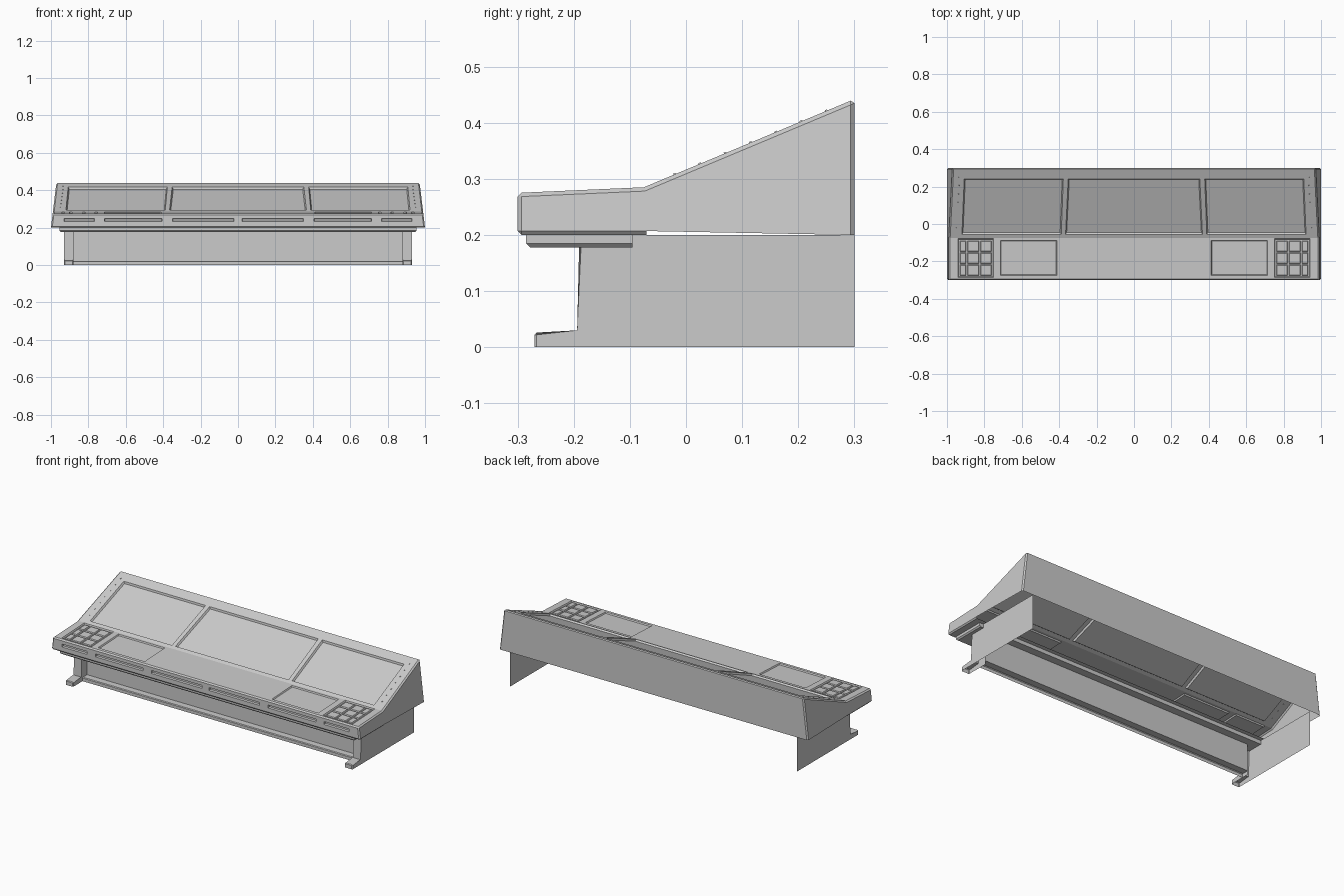
import bpy, bmesh
from mathutils import Vector

if "Cube" in bpy.data.objects:
    bpy.data.objects.remove(bpy.data.objects["Cube"])

DESK = ((-0.30, 0.275), (-0.075, 0.285))
SLOPE = ((-0.075, 0.285), (0.30, 0.442))


def make(name, bm, recalc=True):
    if recalc:
        bmesh.ops.recalc_face_normals(bm, faces=bm.faces)
    me = bpy.data.meshes.new(name)
    bm.to_mesh(me)
    bm.free()
    ob = bpy.data.objects.new(name, me)
    bpy.context.collection.objects.link(ob)
    return ob


def hexa(bm, lower, upper):
    """Six-sided block between two quads."""
    a = [bm.verts.new(p) for p in lower]
    b = [bm.verts.new(p) for p in upper]
    bm.faces.new(a[::-1])
    bm.faces.new(b)
    for i in range(4):
        j = (i + 1) % 4
        bm.faces.new((a[i], a[j], b[j], b[i]))


def on_line(line, x, y):
    (y0, z0), (y1, z1) = line
    return Vector((x, y, z0 + (y - y0) * (z1 - z0) / (y1 - y0)))


def normal(line):
    (y0, z0), (y1, z1) = line
    return Vector((0, z0 - z1, y1 - y0)).normalized()


def quad_block(bm, line, quad, low, high, w_low, w_high):
    """Tapered block standing on a sloping surface; widths grow the outline."""
    cx = sum(p[0] for p in quad) / 4
    cy = sum(p[1] for p in quad) / 4
    rings = []
    for d, w in ((low, w_low), (high, w_high)):
        rings.append([on_line(line, x + (w if x > cx else -w), y + (w if y > cy else -w))
                      + normal(line) * d for x, y in quad])
    hexa(bm, *rings)


def rect(x0, x1, y0, y1):
    return [(x0, y0), (x1, y0), (x1, y1), (x0, y1)]


# console body: tapered extruded profile with chamfered edges
prof = [(-0.07, 0.20), (-0.30, 0.20), DESK[0], DESK[1], SLOPE[1], (0.30, 0.20)]
bm = bmesh.new()
ends = [[bm.verts.new((s * (1 - 0.12 * (z - 0.2)), y, z)) for y, z in prof] for s in (-1, 1)]
for e in ends:
    bm.faces.new(e)
n = len(prof)
for i in range(n):
    j = (i + 1) % n
    bm.faces.new((ends[0][i], ends[0][j], ends[1][j], ends[1][i]))
bmesh.ops.recalc_face_normals(bm, faces=bm.faces)
sharp = []
for e in bm.edges:
    a, b = (v.co for v in e.verts)
    back_bottom = max(a.z, b.z) < 0.21 and max(a.y, b.y) > -0.01
    inner = abs(a.x - b.x) > 1 and (abs(a.y + 0.075) < 0.01)
    if not back_bottom and not inner:
        sharp.append(e)
bmesh.ops.bevel(bm, geom=sharp, offset=0.007, segments=1, profile=0.5, affect='EDGES')
body = make("console_body", bm)

# cutters: screens, desk pads and front slots
bm = bmesh.new()
screens = [
    [(-0.92, -0.055), (-0.389, -0.055), (-0.378, 0.24), (-0.908, 0.24)],
    [(-0.366, -0.055), (0.366, -0.055), (0.352, 0.24), (-0.352, 0.24)],
    [(0.389, -0.055), (0.92, -0.055), (0.908, 0.24), (0.378, 0.24)],
]
for q in screens:
    quad_block(bm, SLOPE, q, -0.01, 0.01, -0.006, 0.006)
for s in (-1, 1):
    for a, b, y0, y1 in ((0.412, 0.714, -0.275, -0.088), (0.75, 0.942, -0.285, -0.078)):
        x0, x1 = sorted((s * a, s * b))
        quad_block(bm, DESK, rect(x0, x1, y0, y1), -0.007, 0.007, -0.004, 0.004)
    for a, b in ((0.022, 0.35), (0.405, 0.715), (0.767, 0.93)):
        x0, x1 = sorted((s * a, s * b))
        rings = [[(x0 - w, y, 0.232 - w), (x1 + w, y, 0.232 - w),
                  (x1 + w, y, 0.249 + w), (x0 - w, y, 0.249 + w)]
                 for y, w in ((-0.31, 0.003), (-0.29, -0.003))]
        hexa(bm, *rings)
cutter = make("recess_cutter", bm)
cutter.hide_render = True
mod = body.modifiers.new("recesses", 'BOOLEAN')
mod.operation = 'DIFFERENCE'
mod.solver = 'EXACT'
mod.object = cutter
bpy.context.view_layer.objects.active = body
bpy.ops.object.modifier_apply(modifier=mod.name)
bpy.data.objects.remove(cutter)

# the shell is open underneath, behind the desk edge
bm = bmesh.new()
bm.from_mesh(body.data)
under = [f for f in bm.faces if f.normal.z < -0.9 and f.calc_center_median().y > -0.06
         and f.calc_center_median().z < 0.205]
bmesh.ops.delete(bm, geom=under, context='FACES')
bm.to_mesh(body.data)
bm.free()

# keys in the two outer pads
bm = bmesh.new()
for s in (-1, 1):
    for row in range(3):
        y0 = -0.275 + row * 0.064
        for a, b in ((0.761, 0.822), (0.829, 0.890), (0.897, 0.931)):
            x0, x1 = sorted((s * a, s * b))
            quad_block(bm, DESK, rect(x0, x1, y0, y0 + 0.057), -0.007, -0.001, 0, -0.003)
make("pad_keys", bm)

# rivets along both sides of the sloping panel
bm = bmesh.new()
for s in (-1, 1):
    for k in range(7):
        y = -0.02 + k * 0.045
        x = s * (0.948 - 0.05 * (y + 0.02))
        quad_block(bm, SLOPE, rect(x - 0.003, x + 0.003, y - 0.003, y + 0.003),
                   -0.002, 0.002, 0, -0.001)
make("panel_rivets", bm)

# plate under the desk edge, with chamfered lower edges
bm = bmesh.new()
hexa(bm, *[[(-x, y0, z), (x, y0, z), (x, -0.095, z), (-x, -0.095, z)]
           for x, y0, z in ((0.955, -0.285, 0.178), (0.955, -0.285, 0.202))])
low = [e for e in bm.edges if all(v.co.z < 0.18 for v in e.verts)
       and not all(v.co.y > -0.1 for v in e.verts)]
bmesh.ops.bevel(bm, geom=low, offset=0.007, segments=1, profile=0.5, affect='EDGES')
make("under_plate", bm)

# legs: thin side sheet with folded front post and foot
step = [(-0.27, 0.0), (-0.27, 0.026), (-0.19, 0.026), (-0.19, 0.20)]
bm = bmesh.new()
outer = [bm.verts.new((0.93, y, z)) for y, z in step]
inner = [bm.verts.new((0.88, y, z)) for y, z in step]
bm.faces.new(outer + [bm.verts.new((0.93, 0.30, 0.20)), bm.verts.new((0.93, 0.30, 0.0))])
bm.faces.new((inner + [bm.verts.new((0.88, -0.14, 0.20)), bm.verts.new((0.88, -0.14, 0.0))])[::-1])
for i in range(3):
    bm.faces.new((outer[i + 1], outer[i], inner[i], inner[i + 1]))
folds = [e for e in bm.edges if len(e.link_faces) == 2
         and not (abs(e.verts[0].co.x - e.verts[1].co.x) > 0.01 and e.verts[0].co.y > -0.2)]
bmesh.ops.bevel(bm, geom=folds, offset=0.004, segments=1, profile=0.5, affect='EDGES')
legs = make("side_legs", bm)
mir = legs.modifiers.new("mirror", 'MIRROR')
mir.use_mirror_merge = False

# recessed front panel with a low ledge along the bottom
bm = bmesh.new()
rows = [[bm.verts.new((x, y, z)) for x in (-0.88, 0.88)]
        for y, z in ((-0.182, 0.0), (-0.182, 0.018), (-0.178, 0.022), (-0.14, 0.022), (-0.14, 0.20))]
for a, b in zip(rows, rows[1:]):
    bm.faces.new((a[0], a[1], b[1], b[0]))
make("front_kick_panel", bm, recalc=False)
